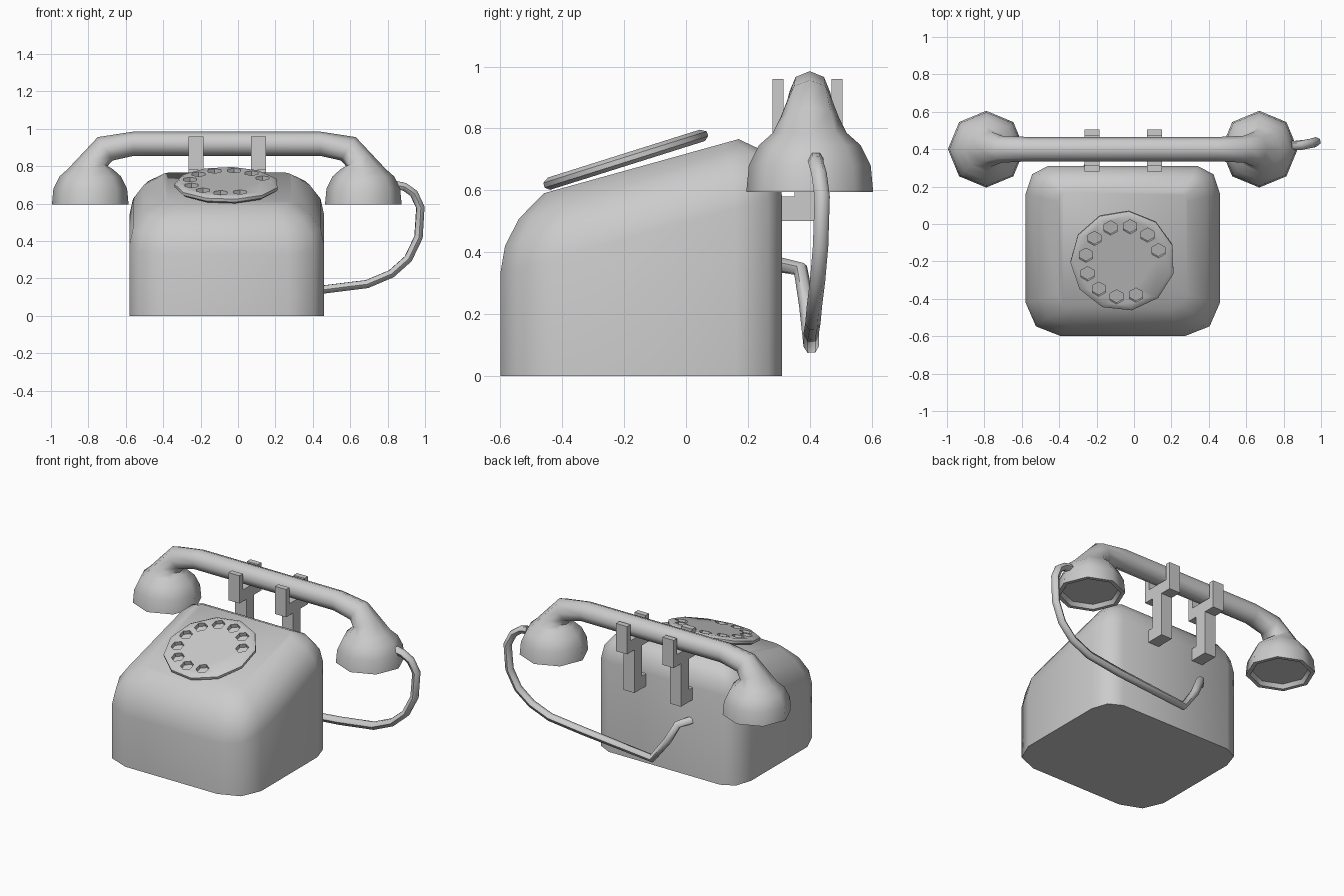
import bpy, bmesh, math
from mathutils import Vector, Matrix

old = bpy.data.objects.get("Cube")
if old:
    bpy.data.objects.remove(old, do_unlink=True)

grey = bpy.data.materials.new("plain grey")
grey.use_nodes = True
GREY = (0.6, 0.6, 0.6, 1)
grey.diffuse_color = GREY
grey.node_tree.nodes["Principled BSDF"].inputs["Base Color"].default_value = GREY

CX = -0.06      # middle of the body and handset
HY = 0.40       # depth line of the handset


def finish(bm, name, angle=None):
    """Turn a bmesh into a named object, smooth below the given angle."""
    bmesh.ops.recalc_face_normals(bm, faces=bm.faces)
    mesh = bpy.data.meshes.new(name)
    bm.to_mesh(mesh)
    bm.free()
    mesh.materials.append(grey)
    ob = bpy.data.objects.new(name, mesh)
    bpy.context.collection.objects.link(ob)
    if angle:
        smooth(ob, angle)
    return ob


def smooth(ob, angle):
    bpy.ops.object.select_all(action='DESELECT')
    ob.select_set(True)
    bpy.context.view_layer.objects.active = ob
    bpy.ops.object.shade_smooth_by_angle(angle=math.radians(angle))


def loft(rings):
    """Skin closed rings of points and cap both ends."""
    bm = bmesh.new()
    loops = [[bm.verts.new(p) for p in ring] for ring in rings]
    n = len(loops[0])
    for a, b in zip(loops, loops[1:]):
        for i in range(n):
            j = (i + 1) % n
            bm.faces.new((a[i], a[j], b[j], b[i]))
    bm.faces.new(loops[0])
    bm.faces.new(loops[-1])
    return bm


def circle(radius, sides, z, turn=0):
    return [Vector((radius * math.cos(turn + math.tau * i / sides),
                    radius * math.sin(turn + math.tau * i / sides), z))
            for i in range(sides)]


# Body: rounded rectangle rings that shrink toward a sloping top
def body_ring(inset, height):
    hx, y0, y1 = 0.52 - 1.25 * inset, -0.6 + inset, 0.31 - inset
    ring = []
    for sx, y, sy, rx, ry, start in ((1, y1, 1, 0.12, 0.15, 0), (-1, y1, 1, 0.12, 0.15, 90),
                                     (-1, y0, -1, 0.19, 0.18, 180), (1, y0, -1, 0.19, 0.18, 270)):
        rx, ry = max(rx - inset * 0.7, 0.03), max(ry - inset * 0.7, 0.03)
        for k in range(3):
            a = math.radians(start + 45 * k)
            py = y - sy * ry + ry * math.sin(a)
            ring.append((CX + sx * (hx - rx) + rx * math.cos(a), py, height(py)))
    return ring


def below_top(drop):
    return lambda y: 0.718 + 0.278 * y - drop


body = loft([body_ring(0, lambda y: 0)] +
            [body_ring(i, below_top(d)) for i, d in
             ((0, 0.22), (0.015, 0.135), (0.06, 0.06), (0.14, 0))])
finish(body, "body", 50)

# Dial: tilted disc with ten recessed finger holes
tilt = Matrix.Translation((CX, -0.19, 0.68)) @ Matrix.Rotation(math.radians(17.5), 4, 'X')
SIDES, TURN = 11, math.radians(18)
bm = loft([circle(r, SIDES, z, TURN) for r, z in
           ((0.265, 0), (0.28, 0.012), (0.28, 0.028), (0.26, 0.04))])
bm.transform(tilt)
dial = finish(bm, "dial")

cutters = bmesh.new()
for i in range(10):
    a = math.radians(18 + 30.3 * i)
    spot = Matrix.Translation((0.2 * math.cos(a), 0.2 * math.sin(a), 0.045))
    bmesh.ops.create_cone(cutters, cap_ends=True, segments=6, radius1=0.04,
                          radius2=0.04, depth=0.06, matrix=tilt @ spot)
cutter = finish(cutters, "hole_cutters")
cutter.hide_render = True
mod = dial.modifiers.new("holes", 'BOOLEAN')
mod.operation, mod.solver, mod.object = 'DIFFERENCE', 'EXACT', cutter
bpy.context.view_layer.objects.active = dial
bpy.ops.object.modifier_apply(modifier=mod.name)
bpy.data.objects.remove(cutter, do_unlink=True)
smooth(dial, 40)

# Handset: one octagonal skin from cup to cup
# Each ring: centre x, centre z, half width in y, half axis in x and z
half = [(0.50, 0.92, 0.065, 0, 0.065),
        (0.65, 0.893, 0.072, 0.04, 0.0625),
        (0.705, 0.834, 0.095, 0.067, 0.034)]
half += [(0.73, z, r, r, 0) for r, z in
         ((0.12, 0.785), (0.165, 0.745), (0.197, 0.68), (0.205, 0.595),
          (0.18, 0.595), (0.165, 0.62))]


def handset_ring(x, z, wy, vx, vz, side):
    return [(CX + side * (x + vx * math.sin(a)), HY + wy * math.cos(a), z + vz * math.sin(a))
            for a in (math.tau * i / 8 for i in range(8))]


rings = [handset_ring(*h, -1) for h in reversed(half)] + [handset_ring(*h, 1) for h in half]
finish(loft(rings), "handset", 50)


# Cradle: two forks on brackets behind the body
def box(bm, x, y0, y1, z0, z1):
    m = Matrix.LocRotScale(Vector((x, (y0 + y1) / 2, (z0 + z1) / 2)), None,
                           Vector((0.08, y1 - y0, z1 - z0)))
    bmesh.ops.create_cube(bm, size=1, matrix=m)


for name, x in (("right_cradle", -0.225), ("left_cradle", 0.11)):
    bm = bmesh.new()
    box(bm, x, 0.28, 0.315, 0.78, 0.96)     # front prong
    box(bm, x, 0.47, 0.505, 0.78, 0.96)     # back prong
    box(bm, x, 0.315, 0.47, 0.78, 0.855)    # crossbar
    box(bm, x, 0.35, 0.43, 0.50, 0.78)      # post
    box(bm, x, 0.29, 0.35, 0.50, 0.58)      # foot
    finish(bm, name)

# Cord: hexagonal tube from the left cup round to the back of the body
path = [(0.84, 0.42, 0.70), (0.89, 0.42, 0.69), (0.94, 0.43, 0.655), (0.975, 0.44, 0.58),
        (0.965, 0.435, 0.42), (0.91, 0.425, 0.305), (0.82, 0.415, 0.225), (0.69, 0.41, 0.17),
        (0.45, 0.405, 0.14), (-0.04, 0.405, 0.095), (-0.14, 0.39, 0.23),
        (-0.2, 0.37, 0.345), (-0.25, 0.30, 0.36)]
curve = bpy.data.curves.new("cord", 'CURVE')
curve.dimensions = '3D'
curve.bevel_depth = 0.025
curve.bevel_resolution = 1
curve.use_fill_caps = True
line = curve.splines.new('POLY')
line.points.add(len(path) - 1)
for point, co in zip(line.points, path):
    point.co = (*co, 1)
curve.materials.append(grey)
cord = bpy.data.objects.new("cord", curve)
bpy.context.collection.objects.link(cord)
bpy.ops.object.select_all(action='DESELECT')
cord.select_set(True)
bpy.context.view_layer.objects.active = cord
bpy.ops.object.convert(target='MESH')
smooth(bpy.context.object, 60)
